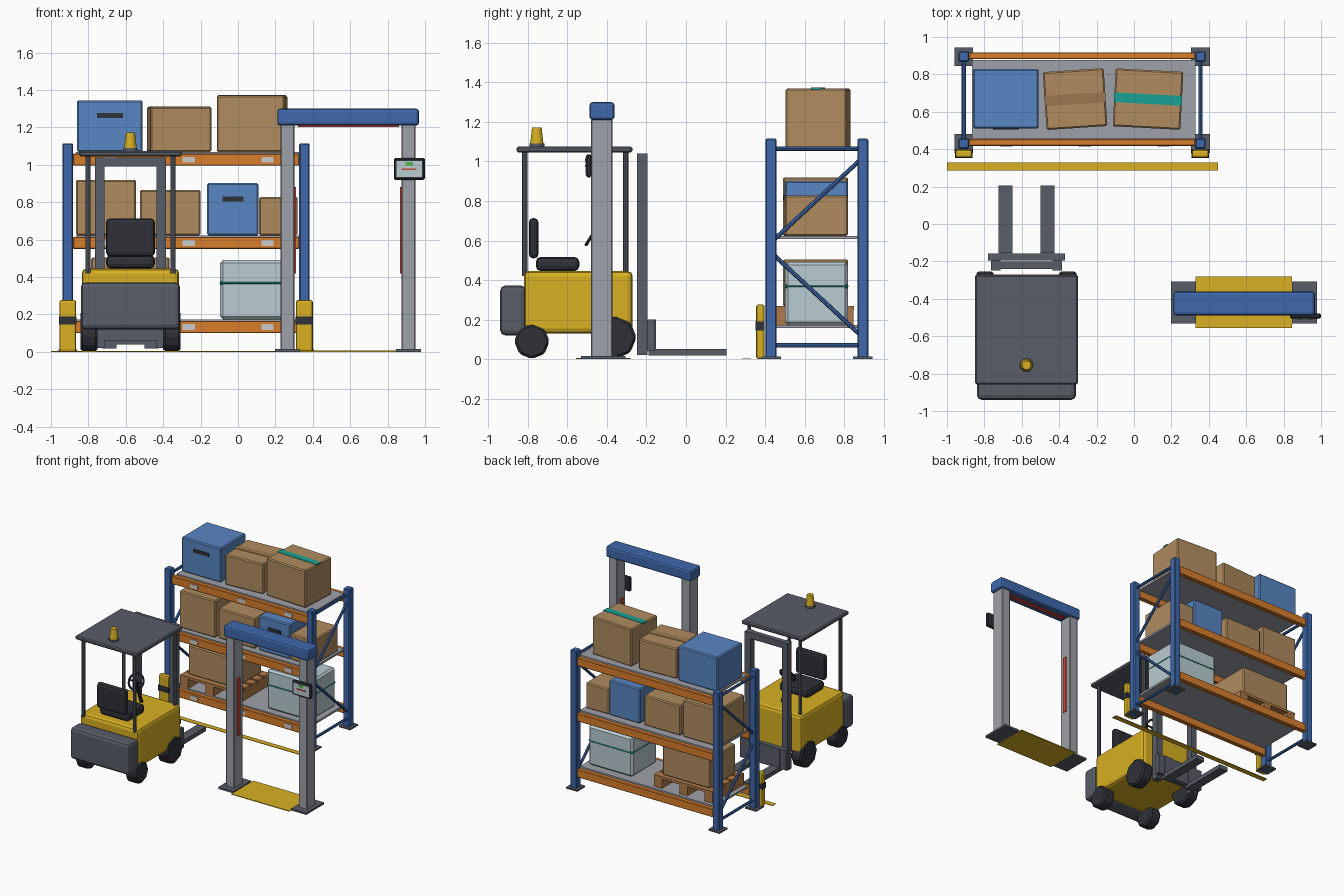
import bpy, bmesh, math
from mathutils import Vector, Matrix

if "Cube" in bpy.data.objects:
    bpy.data.objects.remove(bpy.data.objects["Cube"])


def mat(name, r, g, b):
    m = bpy.data.materials.new(name)
    lin = [((c / 255 + 0.055) / 1.055) ** 2.4 for c in (r, g, b)]
    m.diffuse_color = (*lin, 1)
    m.use_nodes = True
    m.node_tree.nodes["Principled BSDF"].inputs["Base Color"].default_value = m.diffuse_color
    return m


BLUE = mat("blue", 62, 104, 172)
BOXBLUE = mat("box_blue", 88, 134, 196)
ORANGE = mat("orange", 216, 126, 44)
YELLOW = mat("yellow", 216, 176, 34)
CARTON = mat("carton", 176, 140, 95)
TAPE = mat("tape", 156, 122, 78)
WOOD = mat("wood", 176, 122, 72)
TEAL = mat("teal", 24, 162, 148)
PALE = mat("pale", 186, 204, 210)
DARK = mat("dark", 46, 49, 56)
GREY = mat("grey", 88, 93, 103)
STEEL = mat("steel", 158, 161, 168)
WHITE = mat("white", 225, 225, 222)
RED = mat("red", 205, 70, 55)
GREEN = mat("green", 80, 185, 75)


def add(name, bm, m, loc=(0, 0, 0), rot=(0, 0, 0), bevel=0, seg=1):
    me = bpy.data.meshes.new(name)
    bm.to_mesh(me)
    bm.free()
    me.materials.append(m)
    o = bpy.data.objects.new(name, me)
    bpy.context.collection.objects.link(o)
    o.location, o.rotation_euler = loc, rot
    if bevel:
        b = o.modifiers.new("bevel", "BEVEL")
        b.width, b.segments = bevel, seg
    return o


def box(name, x, y, z, m, bevel=0, seg=1, turn=0, tilt=0):
    """Box from (min, max) ranges on each axis."""
    bm = bmesh.new()
    bmesh.ops.create_cube(bm, size=1)
    bmesh.ops.scale(bm, vec=[r[1] - r[0] for r in (x, y, z)], verts=bm.verts)
    mid = [(r[0] + r[1]) / 2 for r in (x, y, z)]
    return add(name, bm, m, mid, (math.radians(tilt), 0, math.radians(turn)), bevel, seg)


def rod(name, a, b, r, m, sides=8, r2=None, bevel=0, seg=1):
    """Cylinder or cone running from a to b."""
    a, b = Vector(a), Vector(b)
    bm = bmesh.new()
    bmesh.ops.create_cone(bm, cap_ends=True, segments=sides, radius1=r,
                          radius2=r if r2 is None else r2, depth=(b - a).length)
    q = (b - a).to_track_quat("Z", "Y")
    return add(name, bm, m, (a + b) / 2, q.to_euler(), bevel, seg)


# Rack: posts, feet, guards and side bracing
FRONT, BACK = 0.43, 0.895
for side, x in (("left", -0.91), ("right", 0.355)):
    for end, y in (("front", FRONT), ("back", BACK)):
        box(f"rack_post_{side}_{end}", (x - .028, x + .028), (y - .028, y + .028), (0, 1.115), BLUE, .006)
        box(f"rack_foot_{side}_{end}", (x - .05, x + .05), (y - .05, y + .05), (0, .012), GREY)
    for i, (z1, z2) in enumerate(((1.065, 1.065), (.59, 1.02), (.54, .11), (.07, .07))):
        rod(f"rack_brace_{side}_{i}", (x, FRONT, z1), (x, BACK, z2), .011, BLUE)
    box(f"post_guard_{side}", (x - .045, x + .045), (.355, .397), (0, .277), YELLOW, .012, 2)
    box(f"guard_band_{side}", (x - .047, x + .047), (.352, .398), (.145, .19), DARK)

# Rack: beams, labels and decks
for level, top in enumerate((.165, .615, 1.06)):
    for end, y in (("front", FRONT + .006), ("back", BACK + .004)):
        box(f"beam_{end}_{level}", (-.882, .327), (y - .018, y + .018), (top - .065, top), ORANGE, .004)
    for i in range(3):
        cx = -.6825 + .42 * i
        box(f"beam_label_{level}_{i}", (cx - .033, cx + .033), (.414, .419), (top - .049, top - .017), WHITE)
    box(f"deck_{level}", (-.865, .33), (.455, .877), (top - .008, top + .008), STEEL)
box("floor_line", (-1, .45), (.287, .33), (0, .004), YELLOW)


# Goods on the shelves
def carton(name, x, top, base, m=CARTON, turn=0, y=(.5, .82)):
    return box(name, x, y, (base, top), m, .008, 1, turn)


def handle(name, x, z):
    box(name, x, (.493, .503), z, DARK)


carton("blue_box_top", (-.86, -.51), 1.345, 1.068, BOXBLUE, y=(.51, .83))
box("blue_box_top_handle", (-.755, -.615), (.504, .514), (1.25, 1.277), DARK)
carton("carton_top_middle", (-.478, -.152), 1.31, 1.068, turn=3.8, y=(.513, .823))
box("carton_top_middle_tape", (-.478, -.152), (.64, .696), (1.305, 1.313), TAPE, turn=3.8)
carton("carton_top_right", (-.106, .256), 1.37, 1.068, turn=-3, y=(.513, .823))
box("carton_top_right_tape", (-.106, .256), (.642, .694), (1.365, 1.373), TEAL, turn=-3)
carton("carton_mid_left", (-.865, -.545), .92, .623, y=(.49, .82))
carton("carton_mid_centre", (-.525, -.2), .865, .623)
carton("blue_box_mid", (-.165, .11), .902, .623, BOXBLUE)
handle("blue_box_mid_handle", (-.083, .03), (.803, .83))
carton("carton_mid_right", (.113, .318), .828, .623)
carton("wrapped_crate", (-.095, .295), .49, .173, PALE).modifiers["bevel"].width = .015
box("crate_band", (-.098, .298), (.497, .823), (.355, .382), TEAL, .012)
carton("carton_on_pallet", (-.785, -.365), .505, .268, y=(.49, .82))

# Pallet: top boards, blocks and bottom runners
for i in range(5):
    y = .485 + i * .0825
    box(f"pallet_board_{i}", (-.83, -.31), (y - .034, y + .034), (.248, .268), WOOD)
for i in range(3):
    x = -.795 + i * .225
    box(f"pallet_stringer_{i}", (x - .035, x + .035), (.452, .848), (.173, .249), WOOD)

# Forklift: body, counterweight and seat
CX = -.575
box("forklift_body", (CX - .26, CX + .26), (-.82, -.27), (.13, .445), YELLOW, .025, 2)
box("counterweight", (CX - .265, CX + .265), (-.94, -.81), (.12, .372), GREY, .025, 2)
box("seat_cushion", (CX - .13, CX + .13), (-.76, -.54), (.445, .517), DARK, .025, 2)
box("seat_back", (CX - .13, CX + .13), (-.795, -.747), (.51, .713), DARK, .02, 2)

# Steering wheel and column
hub = Vector((CX, -.472, .632))
rod("steering_column", (CX, -.40, .43), hub, .013, DARK)
bm = bmesh.new()
N, M = 16, 6
ring = []
for i in range(N):
    a = 2 * math.pi * i / N
    ring.append([bm.verts.new(((.062 + .009 * math.cos(t)) * math.cos(a),
                               (.062 + .009 * math.cos(t)) * math.sin(a), .009 * math.sin(t)))
                 for t in [2 * math.pi * j / M for j in range(M)]])
for i in range(N):
    p, q = ring[i], ring[(i + 1) % N]
    for j in range(M):
        k = (j + 1) % M
        bm.faces.new((p[j], q[j], q[k], p[k]))
add("steering_wheel", bm, DARK, hub, (math.radians(58), 0, 0))
rod("steering_spoke", hub - Vector((.06, 0, 0)), hub + Vector((.06, 0, 0)), .007, DARK)

# Wheels, pillars, mast rails and forks on both sides
for side, s in (("left", -1), ("right", 1)):
    for end, y, r in (("rear", -.78, .09), ("front", -.36, .11)):
        rod(f"wheel_{end}_{side}", (CX + s * .175, y, r), (CX + s * .268, y, r), r, DARK, 8, None, .012)
    for end, y in (("rear", -.815), ("front", -.305)):
        x = CX + s * .227
        rod(f"guard_pillar_{end}_{side}", (x, y, .42), (x, y, 1.05), .014, GREY)
    x = CX + s * .165
    box(f"mast_rail_{side}", (x - .025, x + .025), (-.248, -.195), (.02, 1.04), GREY)
    x = CX + s * .112
    box(f"fork_{side}", (x - .037, x + .037), (-.16, .205), (.018, .052), GREY)
    box(f"fork_shank_{side}", (x - .037, x + .037), (-.19, -.152), (.018, .2), GREY)
box("mast_top_bar", (CX - .19, CX + .19), (-.24, -.2), (.99, 1.04), GREY)
box("mast_low_bar", (CX - .19, CX + .19), (-.24, -.2), (.06, .12), GREY)
box("fork_carriage", (CX - .205, CX + .205), (-.195, -.158), (.04, .2), GREY)
box("overhead_guard", (CX - .275, CX + .275), (-.857, -.272), (1.045, 1.075), GREY, .008)

# Warning beacon
rod("beacon_base", (CX, -.755, 1.073), (CX, -.755, 1.09), .038, GREY, 12)
rod("beacon_lamp", (CX, -.755, 1.088), (CX, -.755, 1.172), .034, YELLOW, 12, .024)

# Scanning gate: posts, feet, sensor strips, top beam
for side, x, s in (("left", .265, 1), ("right", .912, -1)):
    box(f"gate_post_{side}", (x - .038, x + .038), (-.48, -.373), (.01, 1.215), STEEL, .005)
    box(f"gate_foot_{side}", (x - .067, x + .067), (-.532, -.307), (0, .016), GREY)
    e = x + s * .04
    box(f"sensor_strip_{side}", (e - .005, e + .005), (-.443, -.41), (.42, .88), RED)
box("gate_beam", (.21, .968), (-.488, -.362), (1.21, 1.3), BLUE, .015, 2)
box("beam_sensor", (.32, .86), (-.443, -.407), (1.202, 1.212), RED)
box("gate_mat", (.33, .845), (-.557, -.28), (0, .006), YELLOW)

# Screen on the gate
box("screen_case", (.833, 1.0), (-.505, -.478), (.92, 1.036), DARK, .007)
box("screen_face", (.848, .985), (-.508, -.503), (.935, 1.021), PALE)
box("screen_status", (.895, .935), (-.511, -.507), (.997, 1.016), GREEN)
box("screen_bar", (.875, .955), (-.511, -.507), (.972, .981), RED)
